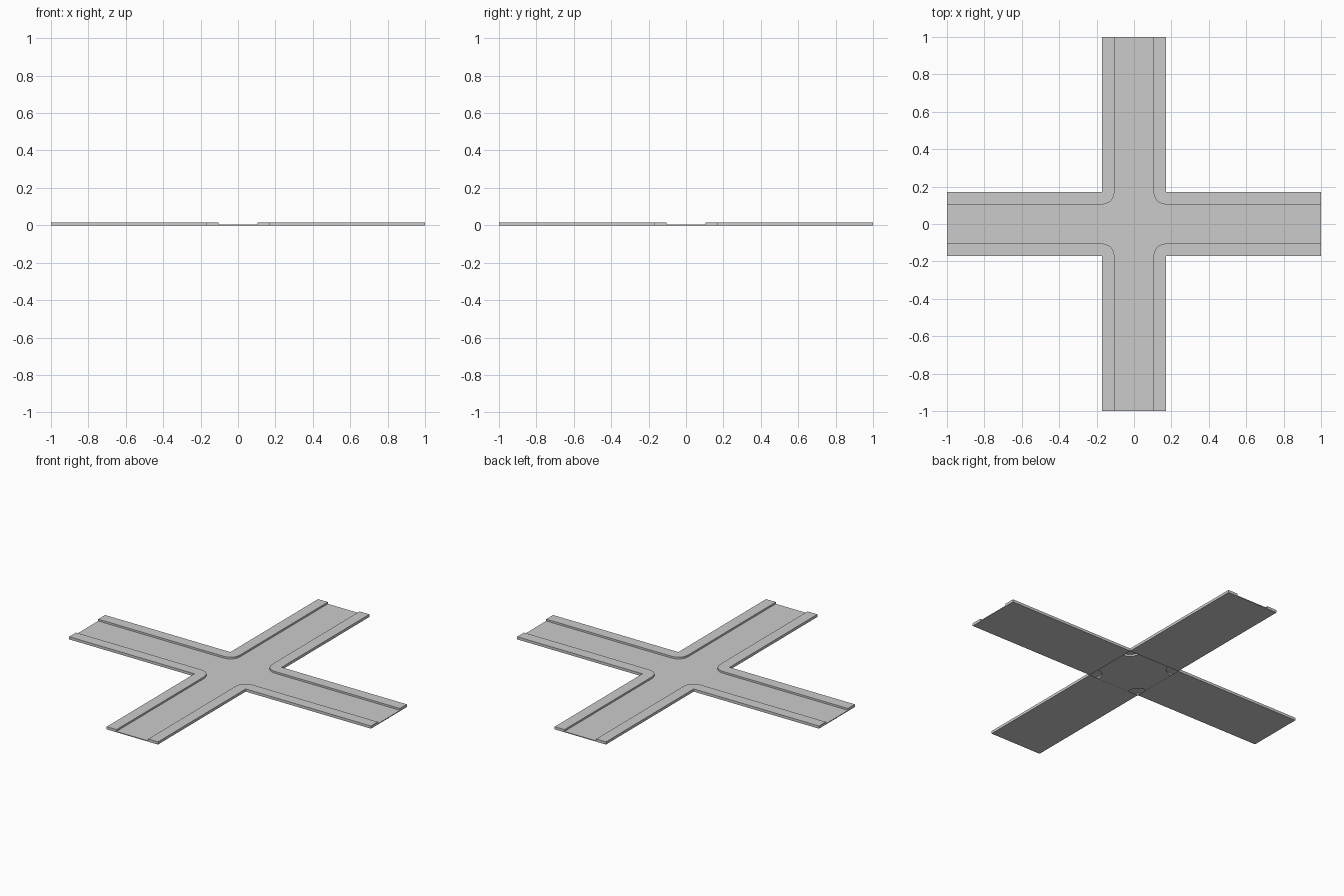
import bpy, bmesh, math
from mathutils import Matrix, Vector

if "Cube" in bpy.data.objects:
    bpy.data.objects.remove(bpy.data.objects["Cube"])

W, R = 0.17, 0.105          # half widths: whole street, roadway
ROAD, WALK = 0.005, 0.016   # heights: roadway, pavement
SEG = 8

bm = bmesh.new()


def face(points):
    return bm.faces.new([bm.verts.new(p) for p in points])


# street cross-section, counter-clockwise seen from the arm's end
profile = [(-W, 0), (-R, 0), (R, 0), (W, 0), (W, WALK), (R, WALK),
           (R, ROAD), (-R, ROAD), (-R, WALK), (-W, WALK)]

# rounded kerb corner, from one arm's kerb to the next
arc = [Vector((W + (W - R) * math.cos(a), W + (W - R) * math.sin(a), 0))
       for a in (math.radians(270 - 90 * i / SEG) for i in range(SEG + 1))]

junction = []
for k in range(4):
    rot = Matrix.Rotation(k * math.pi / 2, 3, 'Z')

    # arm: sides, roadway, pavements and underside
    for (y0, z0), (y1, z1) in zip(profile, profile[1:] + profile[:1]):
        face([rot @ Vector(p) for p in
              ((W, y0, z0), (1, y0, z0), (1, y1, z1), (W, y1, z1))])
    # arm end cap
    face([rot @ Vector((1, y, z)) for y, z in profile])

    # pavement corner and its curved kerb
    low = [rot @ p + Vector((0, 0, ROAD)) for p in arc]
    high = [rot @ p + Vector((0, 0, WALK)) for p in arc]
    face([rot @ Vector((W, W, WALK))] + high[::-1])
    for i in range(SEG):
        face([low[i], high[i], high[i + 1], low[i + 1]])
    junction += low

# junction roadway, open underneath
face(junction)

bmesh.ops.remove_doubles(bm, verts=bm.verts, dist=1e-5)
bmesh.ops.recalc_face_normals(bm, faces=bm.faces)
mesh = bpy.data.meshes.new("crossroads")
bm.to_mesh(mesh)
bm.free()
street = bpy.data.objects.new("crossroads", mesh)
bpy.context.collection.objects.link(street)

# smooth the curved kerbs, keep the hard edges
bpy.context.view_layer.objects.active = street
street.select_set(True)
bpy.ops.object.shade_smooth_by_angle(angle=math.radians(30))
